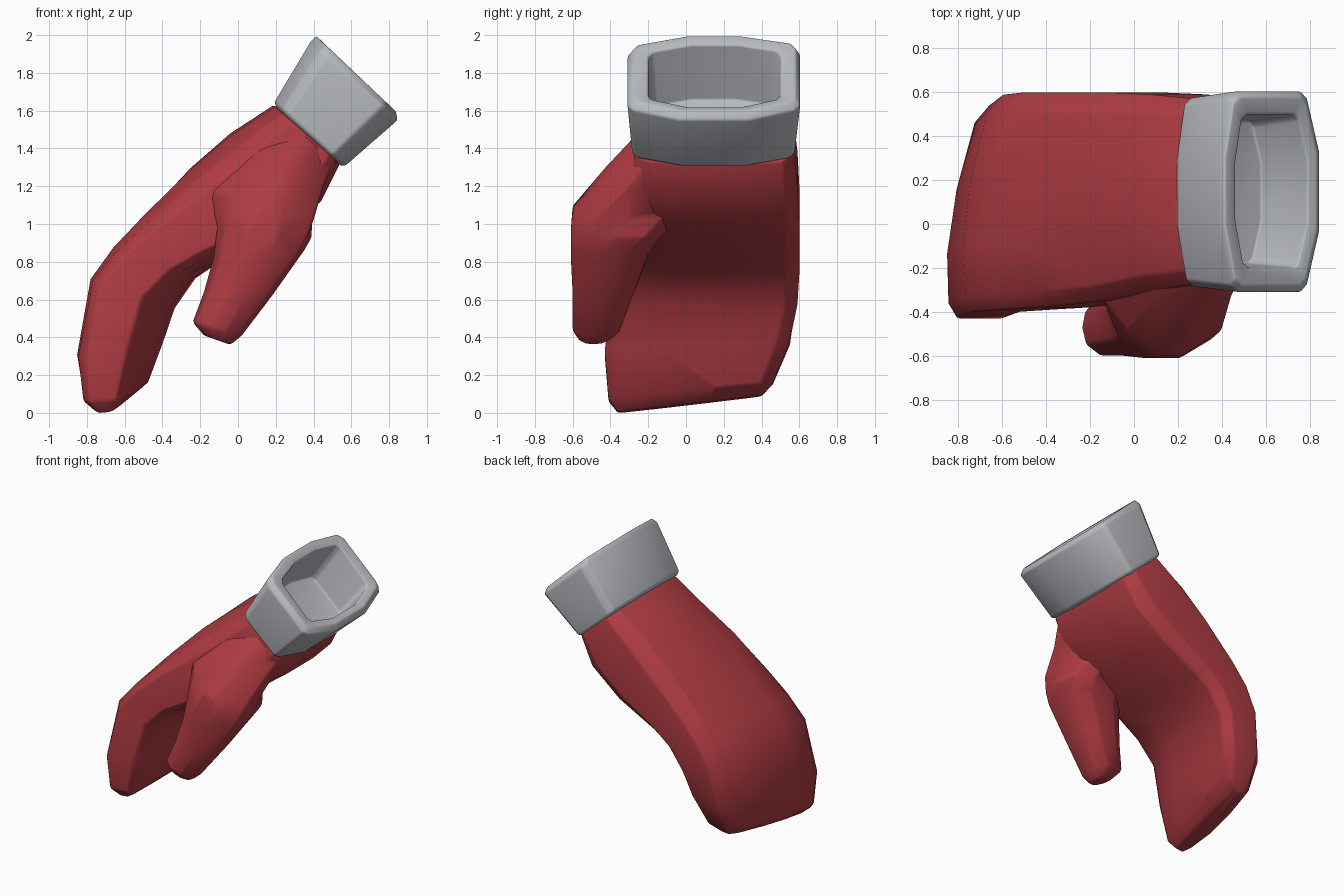
import bpy, bmesh, math
from mathutils import Vector

cube = bpy.data.objects.get("Cube")
if cube:
    bpy.data.objects.remove(cube, do_unlink=True)


def material(name, color):
    m = bpy.data.materials.new(name)
    m.use_nodes = True
    m.diffuse_color = color
    m.node_tree.nodes["Principled BSDF"].inputs["Base Color"].default_value = color
    return m


red = material("red knit", (0.43, 0.045, 0.055, 1))
grey = material("grey trim", (0.48, 0.5, 0.53, 1))

# Cross-sections: v runs front to back, u runs from palm side to outer side
PALM = [(-1, .16), (-1, .72), (-.86, .86), (-.4, .98), (.2, 1), (.82, .92), (1, .76),
        (1, .2), (.86, .04), (.3, 0), (-.4, 0), (-.88, .05)]
THUMB = [(-1, .36), (-1, .68), (-.6, .93), (0, 1), (.6, .95), (1, .7), (1, .3),
         (.6, .06), (0, 0), (-.62, .05)]
ROOT = [(-1, .32), (-1, .5), (-.6, .78), (-.1, .98), (.5, 1), (1, .8), (1, .5),
        (.6, .22), (0, .05), (-.62, .03)]
CUFF = [(-1, .18), (-1, .8), (-.93, .88), (-.35, .99), (.35, .99), (.93, .9), (1, .82),
        (1, .18), (.93, .12), (.4, 0), (-.4, 0), (-.93, .12)]


def loft(name, rings, mat, bevel, angle=40):
    """Skin rings of (section, outer xz, inner xz, y range, skew, tilt)."""
    bm = bmesh.new()
    loops = []
    for section, outer, inner, (y0, y1), skew, tilt in rings:
        a, b = Vector((outer[0], 0, outer[1])), Vector((inner[0], 0, inner[1]))
        across = (b - a).normalized()
        loop = []
        for v, u in section:
            p = b.lerp(a, u) + across * skew * v
            p += Vector((0, (y0 + y1) / 2 + v * (y1 - y0) / 2, tilt * v))
            loop.append(bm.verts.new(p))
        loops.append(loop)
    n = len(loops[0])
    for lo, hi in zip(loops, loops[1:]):
        for i in range(n):
            j = (i + 1) % n
            bm.faces.new((lo[i], lo[j], hi[j], hi[i]))
    bm.faces.new(loops[0])
    bm.faces.new(loops[-1])
    bmesh.ops.recalc_face_normals(bm, faces=bm.faces)
    mesh = bpy.data.meshes.new(name)
    bm.to_mesh(mesh)
    bm.free()
    mesh.materials.append(mat)
    ob = bpy.data.objects.new(name, mesh)
    bpy.context.collection.objects.link(ob)
    bpy.ops.object.select_all(action="DESELECT")
    ob.select_set(True)
    bpy.context.view_layer.objects.active = ob
    mod = ob.modifiers.new("soft edges", "BEVEL")
    mod.width, mod.segments = bevel, 3
    mod.limit_method, mod.angle_limit = "ANGLE", math.radians(32)
    bpy.ops.object.modifier_apply(modifier=mod.name)
    bpy.ops.object.shade_smooth_by_angle(angle=math.radians(angle))


# Hand: wrist, back of the hand, knuckles, curled finger pocket
loft("hand", [
    (PALM, (.19, 1.63), (.54, 1.32), (-.27, .57), 0, 0),
    (PALM, (-.04, 1.48), (.44, 1.12), (-.30, .59), 0, 0),
    (PALM, (-.25, 1.30), (.20, .94), (-.35, .60), .01, 0),
    (PALM, (-.50, 1.04), (-.11, .80), (-.38, .60), .03, 0),
    (PALM, (-.65, .87), (-.25, .72), (-.39, .60), .05, 0),
    (PALM, (-.76, .70), (-.38, .57), (-.40, .59), .075, 0),
    (PALM, (-.825, .32), (-.45, .36), (-.43, .55), .085, .02),
    (PALM, (-.79, .10), (-.53, .12), (-.41, .46), .075, .04),
    (PALM, (-.72, .04), (-.61, .05), (-.36, .40), .05, .04),
], red, .02)

# Thumb: its broad root flows out of the wrist and back, the tip hangs free
loft("thumb", [
    (ROOT, (.21, 1.60), (.52, 1.33), (-.27, .12), 0, 0),
    (ROOT, (.01, 1.42), (.46, 1.17), (-.43, .10), 0, 0),
    (ROOT, (-.17, 1.18), (.42, 1.02), (-.60, .02), 0, 0),
    (THUMB, (-.11, .98), (.39, .93), (-.61, -.12), 0, 0),
    (THUMB, (-.13, .82), (.35, .86), (-.61, -.20), 0, 0),
    (THUMB, (-.18, .64), (.18, .62), (-.60, -.28), 0, 0),
    (THUMB, (-.24, .48), (.02, .41), (-.60, -.35), 0, 0),
    (THUMB, (-.18, .41), (-.04, .36), (-.56, -.42), 0, 0),
], red, .02)

# Cuff: flared sleeve band with a rounded rim and a deep opening
loft("cuff", [
    (CUFF, (.20, 1.62), (.54, 1.31), (-.26, .56), 0, 0),
    (CUFF, (.19, 1.65), (.57, 1.31), (-.285, .575), 0, 0),
    (CUFF, (.38, 1.97), (.845, 1.55), (-.31, .605), 0, 0),
    (CUFF, (.41, 2.00), (.835, 1.60), (-.28, .58), 0, 0),
    (CUFF, (.46, 1.95), (.79, 1.62), (-.20, .50), 0, 0),
    (CUFF, (.26, 1.66), (.58, 1.37), (-.18, .47), 0, 0),
], grey, .018)
